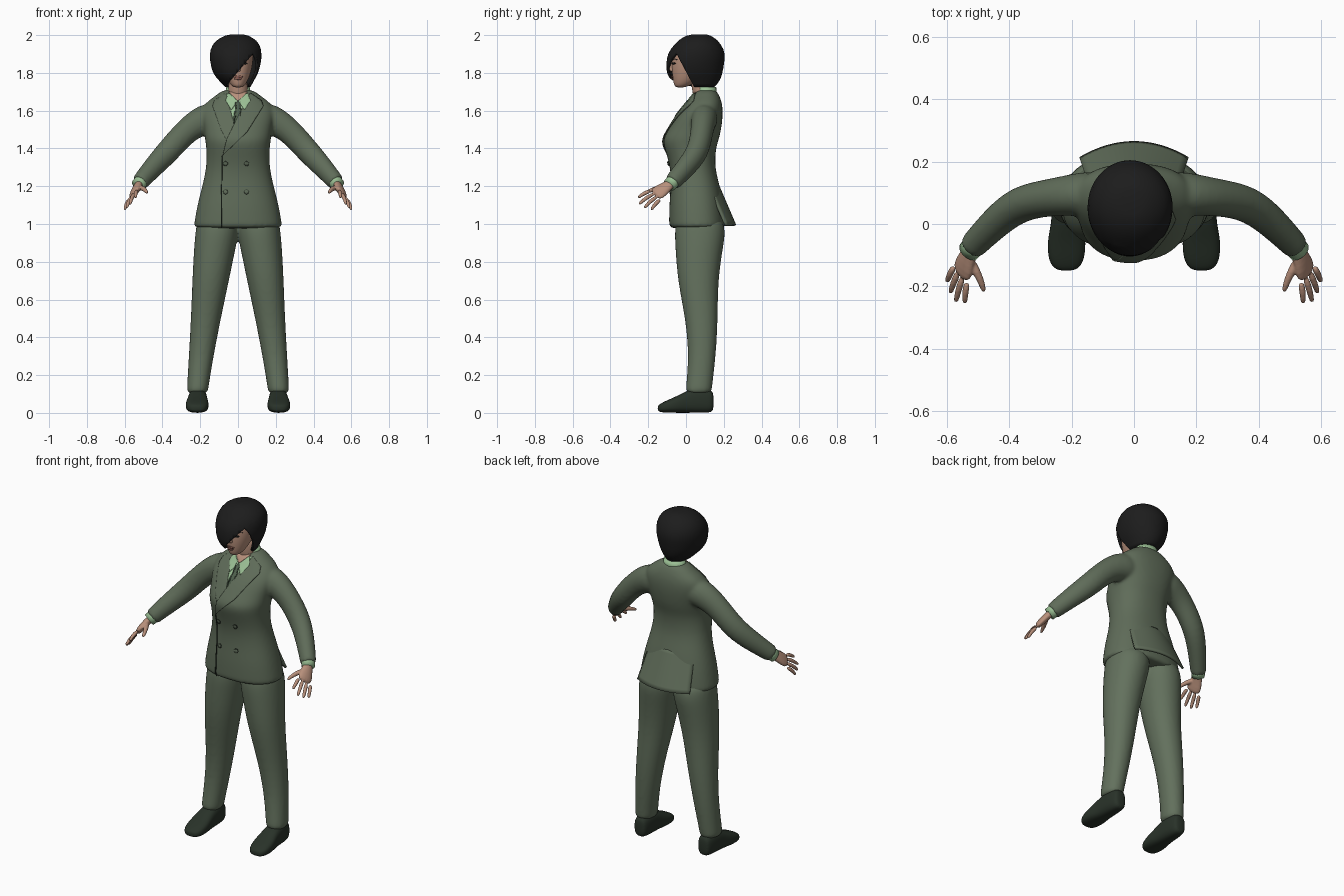
import bpy, bmesh, math
from mathutils import Vector

if "Cube" in bpy.data.objects:
    bpy.data.objects.remove(bpy.data.objects["Cube"])


def material(name, *rgb):
    m = bpy.data.materials.new(name)
    m.use_nodes = True
    m.diffuse_color = (*rgb, 1)
    m.node_tree.nodes["Principled BSDF"].inputs["Base Color"].default_value = (*rgb, 1)
    return m


SUIT = material("suit green", .115, .15, .1)
TROUSER = material("trouser green", .125, .165, .11)
SHOE = material("dark green", .022, .032, .022)
SHIRT = material("mint shirt", .33, .53, .3)
TIE = material("tie green", .08, .12, .075)
SKIN = material("skin", .48, .28, .2)
LIP = material("lips", .3, .13, .1)
HAIR = material("black hair", .012, .012, .012)
X, Y, Z = Vector((1, 0, 0)), Vector((0, 1, 0)), Vector((0, 0, 1))


def tube(bm, sections, axis=None, side=None, n=20, p=2.0):
    """Capped loft through (x, y, z, half width, half depth) sections."""
    pts = [Vector(s[:3]) for s in sections]
    rings = []
    for i, s in enumerate(sections):
        d = axis or (pts[min(i + 1, len(pts) - 1)] - pts[max(i - 1, 0)]).normalized()
        a = side or d.cross(Y if abs(d.z) > .9 else Z)
        a = (a - d * a.dot(d)).normalized()
        b = a.cross(d)
        ring = []
        for k in range(n):
            t = math.tau * k / n
            c, w = math.cos(t), math.sin(t)
            u = math.copysign(abs(c) ** (2 / p), c) * s[3]
            v = math.copysign(abs(w) ** (2 / p), w) * s[4]
            ring.append(bm.verts.new(pts[i] + a * u + b * v))
        rings.append(ring)
    for r, q in zip(rings, rings[1:]):
        for k in range(n):
            j = (k + 1) % n
            bm.faces.new((r[k], r[j], q[j], q[k]))
    bm.faces.new(rings[0][::-1])
    bm.faces.new(rings[-1])


def finish(name, bm, mat, mirror=False, subsurf=0, voxel=0, smooth=0, thick=0):
    bmesh.ops.recalc_face_normals(bm, faces=bm.faces[:])
    me = bpy.data.meshes.new(name)
    bm.to_mesh(me)
    bm.free()
    for f in me.polygons:
        f.use_smooth = True
    me.materials.append(mat)
    ob = bpy.data.objects.new(name, me)
    bpy.context.collection.objects.link(ob)
    if mirror:
        ob.modifiers.new("mirror", 'MIRROR').use_mirror_merge = False
    if subsurf:
        ob.modifiers.new("round", 'SUBSURF').levels = subsurf
        ob.modifiers["round"].render_levels = subsurf
    if voxel:
        r = ob.modifiers.new("blend", 'REMESH')
        r.mode, r.voxel_size, r.use_smooth_shade = 'VOXEL', voxel, True
    if smooth:
        s = ob.modifiers.new("soften", 'SMOOTH')
        s.factor, s.iterations = .5, smooth
    if thick:
        s = ob.modifiers.new("thickness", 'SOLIDIFY')
        s.thickness, s.offset = thick, -1
    return ob


def plate(name, outline, mat, target, off, step=.012):
    """Thin panel drawn in x-z and laid on the front of the target."""
    bm = bmesh.new()
    bm.faces.new([bm.verts.new((x, 0, z)) for x, z in outline])
    bmesh.ops.triangulate(bm, faces=bm.faces[:])
    for axis, c in ((X, 0), (Z, 2)):
        vals = [o[c // 2] for o in outline]
        lo = min(vals)
        for k in range(1, int((max(vals) - lo) / step) + 1):
            bmesh.ops.bisect_plane(bm, geom=bm.verts[:] + bm.edges[:] + bm.faces[:],
                                   plane_co=axis * (lo + k * step), plane_no=axis)
    missed = []
    for v in bm.verts:
        ok, hit, _, _ = target.ray_cast(Vector((v.co.x, -1, v.co.z)), Y)
        if ok and hit.y < .12:
            v.co.y = hit.y - off
        else:
            missed.append(v)
    bmesh.ops.delete(bm, geom=missed, context='VERTS')
    return finish(name, bm, mat, thick=.004)


def evaluated(ob):
    bpy.context.view_layer.update()
    return ob.evaluated_get(bpy.context.evaluated_depsgraph_get())


def flip(pts):
    return [(-x, z) for x, z in pts]


def disc(x, z, rx, rz):
    return [(x + rx * math.cos(t * math.tau / 12), z + rz * math.sin(t * math.tau / 12)) for t in range(12)]


# Jacket: torso and both sleeves blended into one skin
bm = bmesh.new()
torso = [(.06, .975, .236, .15), (.06, .99, .235, .15), (.055, 1.1, .217, .145), (.05, 1.2, .19, .13),
         (.035, 1.3, .167, .117), (.022, 1.4, .167, .136), (.025, 1.45, .176, .15), (.047, 1.5, .18, .14),
         (.075, 1.58, .2, .122), (.1, 1.64, .18, .092), (.105, 1.68, .115, .072), (.108, 1.715, .08, .05)]
tube(bm, [(0, *s) for s in torso], axis=Z, n=28, p=2.3)
for m in (1, -1):
    tube(bm, [(m * x, *r) for x, *r in (
        (.1, .1, 1.565, .075, .08), (.18, .095, 1.555, .07, .085), (.27, .085, 1.5, .06, .066),
        (.37, .068, 1.385, .06, .066), (.45, 0, 1.3, .052, .057), (.515, -.068, 1.225, .044, .047),
        (.522, -.075, 1.217, .044, .047))])
jacket = finish("jacket", bm, SUIT, subsurf=2, voxel=.01, smooth=5)
body = evaluated(jacket)

# Back flap of the jacket between the two vents
bm = bmesh.new()
bmesh.ops.create_grid(bm, x_segments=16, y_segments=10, size=1)
for v in bm.verts:
    u, w = v.co.x, (1 - v.co.y) / 2
    v.co = ((.14 + .03 * w) * u, .165 + .09 * w - .05 * u * u, 1.2 - .21 * w)
finish("jacket_back_flap", bm, SUIT, thick=.012)

# Shirt front, collar, tie and lapels
plate("shirt_front", [(-.062, 1.69), (.062, 1.69), (-.02, 1.52)], SHIRT, body, .004)
plate("bare_throat", [(-.05, 1.7), (.05, 1.7), (0, 1.65)], SKIN, body, .007)
plate("tie", [(-.014, 1.655), (.014, 1.655), (.008, 1.62), (.014, 1.57), (-.02, 1.525),
              (-.026, 1.56), (-.008, 1.62)], TIE, body, .008)
point = [(.05, 1.695), (.066, 1.655), (.035, 1.605), (.002, 1.652)]
plate("left_shirt_point", point, SHIRT, body, .01)
plate("right_shirt_point", flip(point), SHIRT, body, .01)
plate("right_lapel", [(-.065, 1.695), (-.125, 1.655), (-.135, 1.625), (-.09, 1.5), (-.06, 1.44),
                      (-.02, 1.53)], SUIT, body, .006)
plate("left_lapel", [(.065, 1.695), (.125, 1.655), (.135, 1.625), (.05, 1.49), (-.083, 1.36),
                     (-.06, 1.45), (-.02, 1.53)], SUIT, body, .009)
plate("front_edge_seam", [(-.09, .985), (-.086, .985), (-.082, 1.36), (-.086, 1.36)], SHOE, body, .003)
for i, (x, z) in enumerate([(-.066, 1.32), (.045, 1.32), (-.066, 1.17), (.045, 1.17)]):
    plate(f"button_rim_{i}", disc(x, z, .013, .013), SHOE, body, .003)
    plate(f"button_{i}", disc(x, z, .011, .011), SUIT, body, .006)

# Shirt collar round the neck and cuffs at the wrists
bm = bmesh.new()
tube(bm, [(0, .11, 1.68, .07, .055), (0, .107, 1.725, .062, .053)], axis=Z)
finish("shirt_collar", bm, SHIRT)
bm = bmesh.new()
tube(bm, [(.505, -.058, 1.235, .038, .038), (.53, -.088, 1.206, .036, .036)])
finish("shirt_cuffs", bm, SHIRT, mirror=True)

# Hands: palm, four fingers and thumb
bm = bmesh.new()
across = Vector((.5, .6, -.55))
tube(bm, [(.515, -.07, 1.222, .027, .022), (.532, -.1, 1.2, .032, .021), (.545, -.135, 1.175, .045, .02),
          (.556, -.168, 1.15, .044, .016)], side=across, n=14)
knuckle = Vector((.556, -.16, 1.153))
tips = [(.543, -.254, 1.14), (.572, -.25, 1.105), (.59, -.222, 1.085), (.6, -.185, 1.075)]
for i, tip in enumerate(tips):
    base = knuckle + across * (.042 * (i - 1.5) / 1.5)
    tip = Vector(tip)
    mid = base.lerp(tip, .5) + Vector((.003, -.003, .005))
    tube(bm, [(*base, .012, .012), (*mid, .011, .011), (*base.lerp(tip, .9), .009, .009),
              (*tip, .006, .006)], n=10)
tube(bm, [(.53, -.11, 1.195, .016, .016), (.503, -.155, 1.19, .014, .014), (.487, -.195, 1.175, .011, .011),
          (.48, -.22, 1.163, .007, .007)], n=10)
finish("hands", bm, SKIN, mirror=True, subsurf=1, voxel=.004, smooth=2)

# Trousers
bm = bmesh.new()
tube(bm, [(.105, .07, 1.05, .11, .12), (.11, .075, .96, .116, .137), (.122, .07, .88, .112, .128),
          (.145, .062, .7, .098, .108), (.17, .083, .5, .08, .087), (.195, .087, .3, .066, .072),
          (.214, .068, .13, .057, .07), (.215, .067, .1, .057, .07)], axis=Z, n=20, p=2.1)
finish("trousers", bm, TROUSER, mirror=True, subsurf=2, voxel=.01, smooth=4)

# Shoes
bm = bmesh.new()
tube(bm, [(.212, .147, .06, .028, .045), (.212, .13, .062, .042, .062), (.213, .06, .068, .05, .068),
          (.214, 0, .058, .052, .058), (.216, -.05, .044, .062, .044), (.217, -.105, .033, .06, .032),
          (.217, -.138, .026, .046, .022), (.217, -.15, .024, .022, .012)], axis=-Y, p=2.7)
finish("shoes", bm, SHOE, mirror=True, subsurf=2)

# Neck, head and nose
bm = bmesh.new()
tube(bm, [(0, .105, 1.62, .06, .055), (0, .09, 1.69, .052, .055), (0, .07, 1.8, .05, .055)], axis=Z)
finish("neck", bm, SKIN, subsurf=1)
bm = bmesh.new()
tube(bm, [(0, -.03, 1.722, .022, .026), (0, -.015, 1.74, .042, .05), (0, .005, 1.775, .06, .077),
          (0, .02, 1.82, .074, .097), (0, .035, 1.87, .082, .11), (0, .045, 1.93, .08, .112),
          (0, .055, 1.97, .05, .07)], axis=Z)
head = finish("head", bm, SKIN, subsurf=2)
bm = bmesh.new()
tube(bm, [(0, -.066, 1.865, .008, .01), (0, -.075, 1.83, .011, .013), (0, -.078, 1.815, .017, .014),
          (0, -.07, 1.805, .012, .008)], axis=Z, n=12)
finish("nose", bm, SKIN, subsurf=1)
face = evaluated(head)
plate("upper_lip", disc(0, 1.78, .024, .006), LIP, face, .004, .006)
plate("lower_lip", disc(0, 1.77, .02, .006), LIP, face, .005, .006)
brow = [(.015, 1.868), (.04, 1.877), (.06, 1.868), (.04, 1.871)]
for side, m in (("left", 1), ("right", -1)):
    plate(side + "_eye", disc(m * .034, 1.85, .014, .005), HAIR, face, .002, .006)
    plate(side + "_brow", [(m * x, z) for x, z in brow], HAIR, face, .003, .006)

# Bobbed hair with a face opening under a diagonal fringe
bm = bmesh.new()
bob = [(-.005, .07, 2.003, .035, .04), (-.008, .065, 1.985, .085, .085), (-.01, .062, 1.95, .122, .122),
       (-.0125, .055, 1.9, .136, .149), (-.0125, .049, 1.85, .132, .152), (-.0125, .046, 1.8, .118, .146),
       (-.008, .05, 1.76, .093, .128), (0, .062, 1.725, .066, .088)]
tube(bm, bob, axis=Z, n=32)
bm.faces.ensure_lookup_table()
bmesh.ops.delete(bm, geom=[bm.faces[-1]], context='FACES_ONLY')
bmesh.ops.subdivide_edges(bm, edges=bm.edges[:], cuts=1, use_grid_fill=True, smooth=.6)
cuts = [(Vector((.07, 0, 1.89)), Vector((.13, 0, -.11))), (Vector((0, -.055, 1.91)), Vector((0, -1, -.53)))]
for co, no in cuts:
    bmesh.ops.bisect_plane(bm, geom=bm.verts[:] + bm.edges[:] + bm.faces[:], plane_co=co, plane_no=no)
opening = [f for f in bm.faces if all((f.calc_center_median() - co).dot(no) > 0 for co, no in cuts)]
bmesh.ops.delete(bm, geom=opening, context='FACES')
finish("hair", bm, HAIR, thick=.014)
